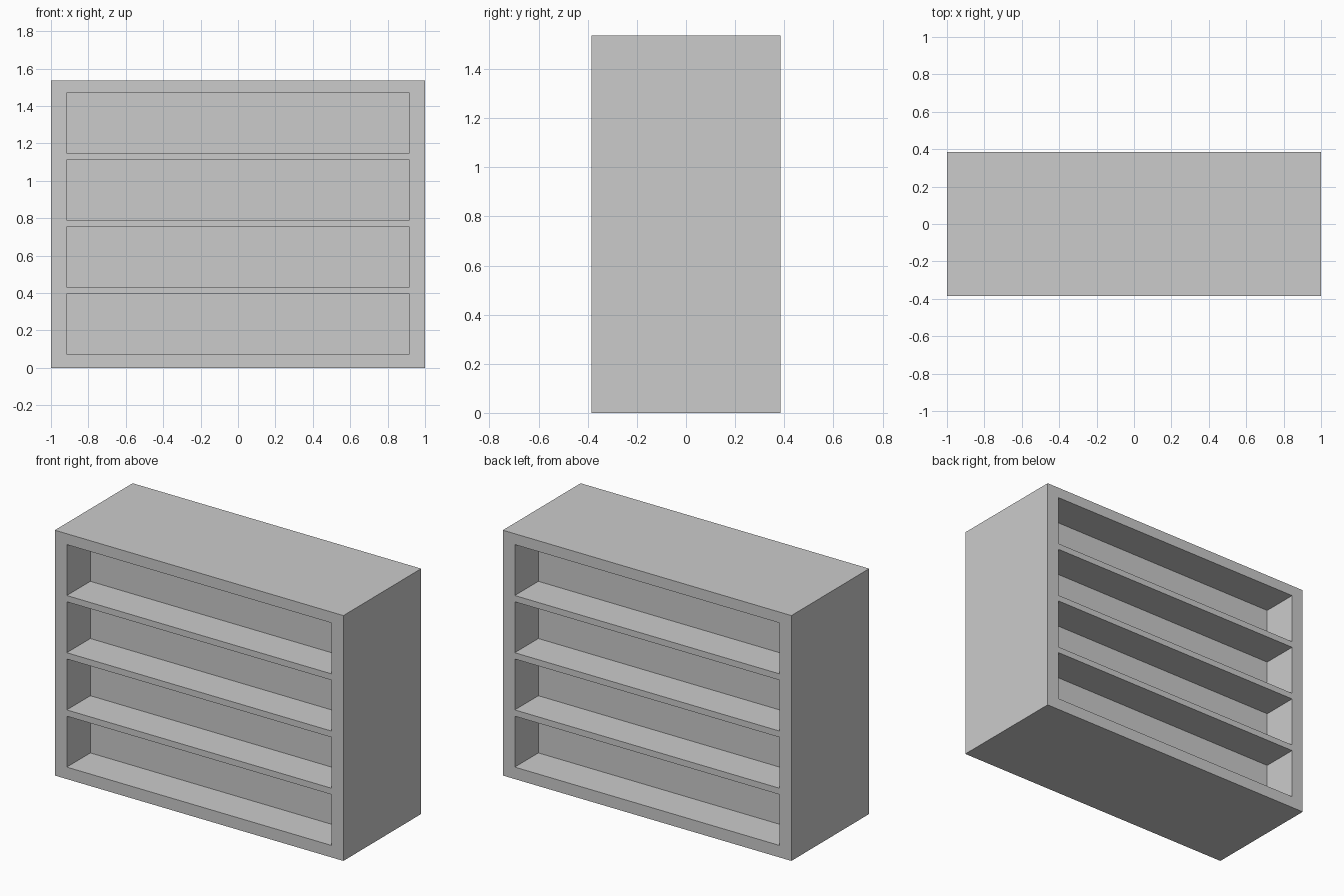
import bpy

if "Cube" in bpy.data.objects:
    bpy.data.objects.remove(bpy.data.objects["Cube"])

WIDTH, DEPTH, HEIGHT = 2.0, 0.77, 1.537
BAY_HALF_WIDTH = 0.917
BAY_HEIGHT, BAY_PITCH, BAY_BASE = 0.319, 0.3583, 0.075
BAY_DEPTH = 0.233
OVERSHOOT = 0.1


def box(name, x, y, z):
    """Box spanning the given (min, max) ranges."""
    mesh = bpy.data.meshes.new(name)
    verts = [(a, b, c) for a in x for b in y for c in z]
    faces = [(0, 1, 3, 2), (4, 6, 7, 5), (0, 4, 5, 1),
             (2, 3, 7, 6), (0, 2, 6, 4), (1, 5, 7, 3)]
    mesh.from_pydata(verts, [], faces)
    obj = bpy.data.objects.new(name, mesh)
    bpy.context.collection.objects.link(obj)
    return obj


# Solid bookcase body
body = box("bookcase_body", (-WIDTH / 2, WIDTH / 2),
           (-DEPTH / 2, DEPTH / 2), (0, HEIGHT))

# Four open shelf bays on the front and four on the back
cutters = []
for side in (-1, 1):
    y = sorted((side * (DEPTH / 2 - BAY_DEPTH), side * (DEPTH / 2 + OVERSHOOT)))
    for i in range(4):
        z = BAY_BASE + i * BAY_PITCH
        cutter = box("bay_cutter", (-BAY_HALF_WIDTH, BAY_HALF_WIDTH),
                     y, (z, z + BAY_HEIGHT))
        cutter.hide_render = True
        cutters.append(cutter)
        mod = body.modifiers.new("bay", 'BOOLEAN')
        mod.operation = 'DIFFERENCE'
        mod.solver = 'EXACT'
        mod.object = cutter

# Bake the cuts and discard the cutters
bpy.context.view_layer.update()
graph = bpy.context.evaluated_depsgraph_get()
baked = bpy.data.meshes.new_from_object(body.evaluated_get(graph))
body.modifiers.clear()
body.data = baked
for cutter in cutters:
    bpy.data.objects.remove(cutter)
